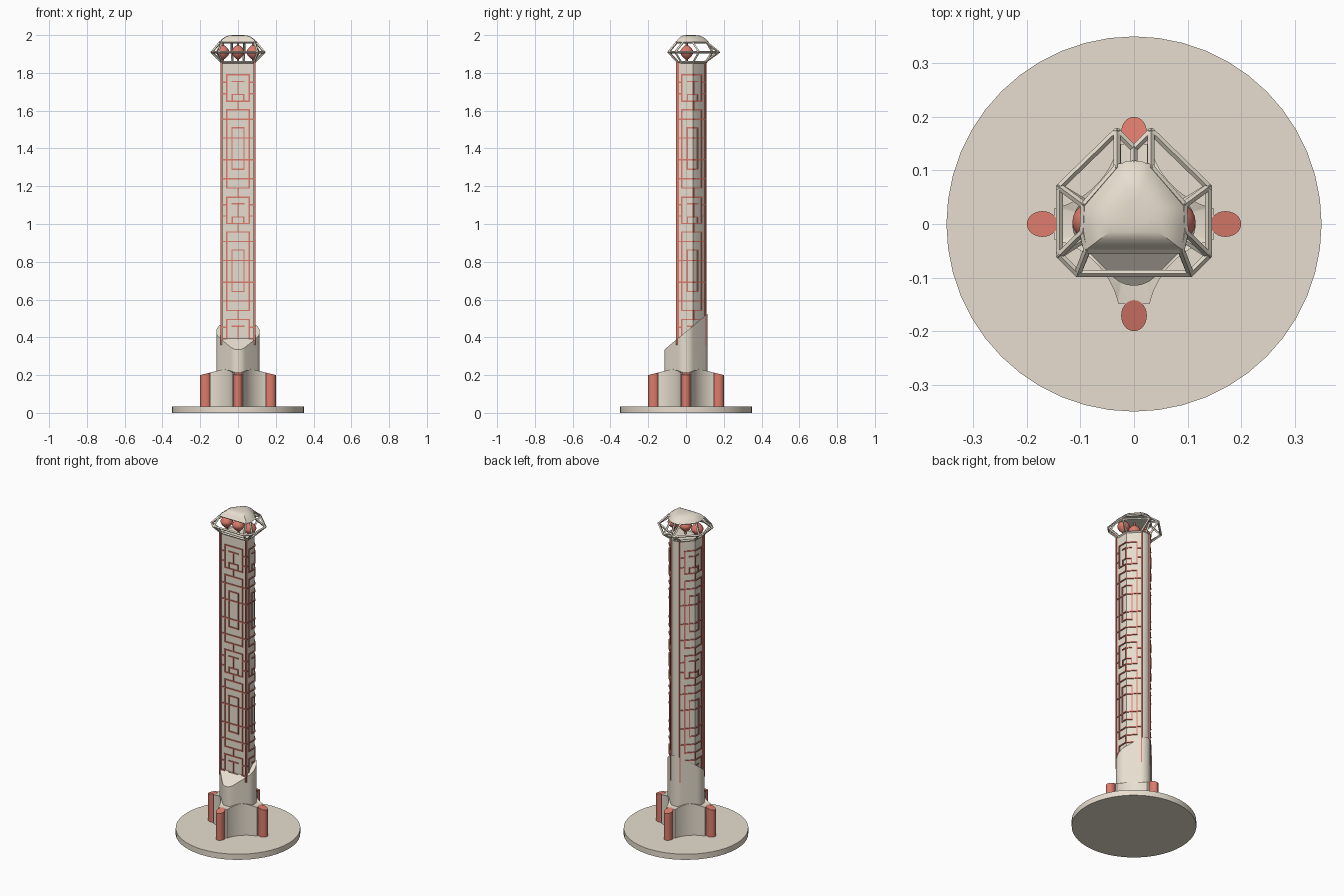
import bpy, bmesh, math
from mathutils import Vector

if "Cube" in bpy.data.objects:
    bpy.data.objects.remove(bpy.data.objects["Cube"])


def material(name, rgb):
    m = bpy.data.materials.new(name)
    m.diffuse_color = (*rgb, 1)
    m.use_nodes = True
    m.node_tree.nodes["Principled BSDF"].inputs["Base Color"].default_value = m.diffuse_color
    return m


CREAM = material("cream", (0.8, 0.73, 0.62))
RED = material("red", (0.72, 0.2, 0.15))


def finish(name, bm, mat, smooth=True):
    bmesh.ops.recalc_face_normals(bm, faces=bm.faces)
    me = bpy.data.meshes.new(name)
    bm.to_mesh(me)
    bm.free()
    me.materials.append(mat)
    ob = bpy.data.objects.new(name, me)
    bpy.context.collection.objects.link(ob)
    if smooth:
        bpy.ops.object.select_all(action='DESELECT')
        ob.select_set(True)
        bpy.context.view_layer.objects.active = ob
        bpy.ops.object.shade_smooth_by_angle(angle=math.radians(30))
    return ob


def loft(name, rings, mat, smooth=True):
    """Join rings of equal length and close both ends with a centre fan."""
    bm = bmesh.new()
    vs = [[bm.verts.new(p) for p in r] for r in rings]
    n = len(vs[0])
    for a, b in zip(vs, vs[1:]):
        for i in range(n):
            j = (i + 1) % n
            bm.faces.new((a[i], a[j], b[j], b[i]))
    for r in (vs[0], vs[-1]):
        c = bm.verts.new(sum((v.co for v in r), Vector()) / n)
        for i in range(n):
            bm.faces.new((r[i], r[(i + 1) % n], c))
    return finish(name, bm, mat, smooth)


def prism(name, pts, z0, top, mat):
    return loft(name, [[(x, y, z0) for x, y in pts],
                       [(x, y, top(x, y)) for x, y in pts]], mat)


def arc(cx, cy, rx, ry, a0, a1, n):
    return [(cx + rx * math.cos(math.radians(a0 + (a1 - a0) * i / n)),
             cy + ry * math.sin(math.radians(a0 + (a1 - a0) * i / n))) for i in range(n + 1)]


def turn(pts, k):
    for _ in range(k):
        pts = [(-y, x) for x, y in pts]
    return pts


def mirrored(pts):
    return pts + [(-p[0], *p[1:]) for p in reversed(pts) if abs(p[0]) > 1e-6]


# Round floor plate
prism("floor_plate", arc(0, 0, 0.35, 0.35, 0, 360, 48)[:-1], 0, lambda x, y: 0.035, CREAM)

# Cross-shaped foot with concave sides and gently sloping arms
slope = lambda x, y: 0.25 - 0.25 * max(abs(x), abs(y))
quarter = arc(0.185, 0.185, 0.16, 0.16, 257, 193, 16)
prism("cross_foot", sum((turn(quarter, k) for k in range(4)), []), 0.03, slope, CREAM)
for k, side in enumerate(("right", "back", "left", "front")):
    prism(f"foot_post_{side}", turn(arc(0.171, 0, 0.029, 0.024, 0, 360, 24)[:-1], k),
          0.03, slope, RED)

# Rounded diamond sleeve cut on a slant
R = 0.055
corner = arc(0.115 - R, 0, R, R, -45, 45, 10)
prism("slanted_sleeve", sum((turn(corner, k) for k in range(4)), []), 0.1,
      lambda x, y: 0.43 + 0.83 * y, CREAM)

# Main column: flat front, wrapped sides and rounded back
half = [(0.088, -0.043), (0.088, 0.038), (0.03, 0.1), (0.018, 0.106), (0, 0.108)]
prism("column", mirrored(half), 0.2, lambda x, y: 1.857, CREAM)

# Lattice: (u0, u1, z offset from the top of the motif) and (u, z0, z1)
PERIOD, TOP, LOW, HALF = 0.648, 1.79, 0.36, 0.087
horizontals, verticals = [], []


def box(u, z0, z1):
    horizontals.extend([(-u, u, z0), (-u, u, z1)])
    verticals.extend([(-u, z0, z1), (u, z0, z1)])


box(0.06, 0, -0.14)
box(0.06, -0.185, -0.235)
box(0.032, -0.28, -0.5)
box(0.06, -0.55, -0.6)
horizontals += [(-HALF, HALF, z) for z in (-0.235, -0.335, -0.45, -0.55)]
horizontals += [(-0.03, 0.03, -0.035), (-0.03, 0.03, -0.105)]
verticals += [(0, -0.035, -0.105), (0, -0.14, -0.185), (0, -0.6, -PERIOD),
              (0.06, -0.235, -0.55), (-0.06, -0.235, -0.55),
              (0.03, -0.105, -0.14), (-0.03, -0.105, -0.14)]
for s in (-1, 1):
    horizontals += [tuple(sorted((s * 0.06, s * HALF))) + (z,) for z in (-0.04, -0.1)]


def lattice(name, a, b, c):
    """Pattern wrapped on the plan path a-b-c, with u = 0 at b."""
    bm = bmesh.new()
    b = Vector(b)
    da, dc = (b - Vector(a)).normalized(), (Vector(c) - b).normalized()

    def slab(u0, u1, z0, z1):
        z0, z1 = max(z0, LOW), min(z1, 1.857)
        if z1 - z0 < 0.002:
            return
        for lo, hi, d in ((u0, min(u1, 0), da), (max(u0, 0), u1, dc)):
            if hi - lo < 1e-5:
                continue
            n = Vector((d.y, -d.x)) * 0.005
            ring = [b + d * lo - n, b + d * hi - n, b + d * hi + n, b + d * lo + n]
            lower = [bm.verts.new((p.x, p.y, z0)) for p in ring]
            upper = [bm.verts.new((p.x, p.y, z1)) for p in ring]
            bm.faces.new(lower)
            bm.faces.new(upper)
            for i in range(4):
                j = (i + 1) % 4
                bm.faces.new((lower[i], lower[j], upper[j], upper[i]))

    w = 0.0033
    for k in range(3):
        t = TOP - k * PERIOD
        for u0, u1, z in horizontals:
            slab(u0 - w, u1 + w, t + z - w, t + z + w)
        for u, z0, z1 in verticals:
            slab(u - w, u + w, t + z1, t + z0)
    for u in (-HALF, HALF):
        slab(u - w, u + w, LOW, 1.857)
    finish(name, bm, RED, False)


lattice("front_lattice", (-0.088, -0.043), (0, -0.043), (0.088, -0.043))
lattice("right_lattice", half[0], half[1], half[2])
lattice("left_lattice", *[(-x, y) for x, y in (half[2], half[1], half[0])])

# Faceted open cage of slim bars around the head
bottom = [(0.085, -0.043, 1.857), (0.088, -0.025, 1.857), (0.088, 0.038, 1.857),
          (0.03, 0.1, 1.857), (0, 0.106, 1.857)]
middle = [(0.105, -0.092, 1.91), (0.139, -0.058, 1.91), (0.139, 0.069, 1.91),
          (0.032, 0.173, 1.91), (0, 0.14, 1.91)]
upper = [(0.088, -0.048, 1.963), (0.095, -0.015, 1.963), (0.093, 0.035, 1.963),
         (0.032, 0.105, 1.963), (0, 0.112, 1.963)]
bm = bmesh.new()


def strut(p, q, r=0.0055):
    p, q = Vector(p), Vector(q)
    d = q - p
    made = bmesh.ops.create_cone(bm, cap_ends=True, segments=4, radius1=r * 1.2,
                                 radius2=r * 1.2, depth=d.length + r)["verts"]
    rot = d.to_track_quat('Z', 'Y').to_matrix()
    for v in made:
        v.co = rot @ v.co + (p + q) / 2


rings = [mirrored(r) for r in (bottom, middle, upper)]
for r in rings:
    for i in range(len(r)):
        strut(r[i], r[(i + 1) % len(r)])
for lo, mid, hi in zip(*rings):
    strut(lo, mid)
    strut(mid, hi)
finish("head_cage", bm, CREAM, False)

# Domed cap above the cage
cap = mirrored([(0.092, -0.05), (0.097, -0.01), (0.095, 0.033), (0.06, 0.075),
                (0.03, 0.11), (0.015, 0.117), (0, 0.118)])
loft("domed_cap", [[(x * s, 0.02 + (y - 0.02) * s, z) for x, y in cap]
                   for s, z in ((0.97, 1.96), (1, 1.966), (0.87, 1.98), (0.7, 1.991),
                                (0.5, 1.998), (0.25, 2.0))], CREAM)

# Three round lanterns hanging inside the head
profile = [(0.006, 1.855), (0.006, 1.872), (0.014, 1.877), (0.027, 1.89), (0.035, 1.906),
           (0.035, 1.914), (0.027, 1.929), (0.014, 1.942), (0.006, 1.946), (0.006, 1.965)]
for side, x in (("left", -0.08), ("middle", 0), ("right", 0.08)):
    loft(f"lantern_{side}", [[(px, py, z) for px, py in arc(x, 0.004, r, r, 0, 360, 20)[:-1]]
                             for r, z in profile], RED)
